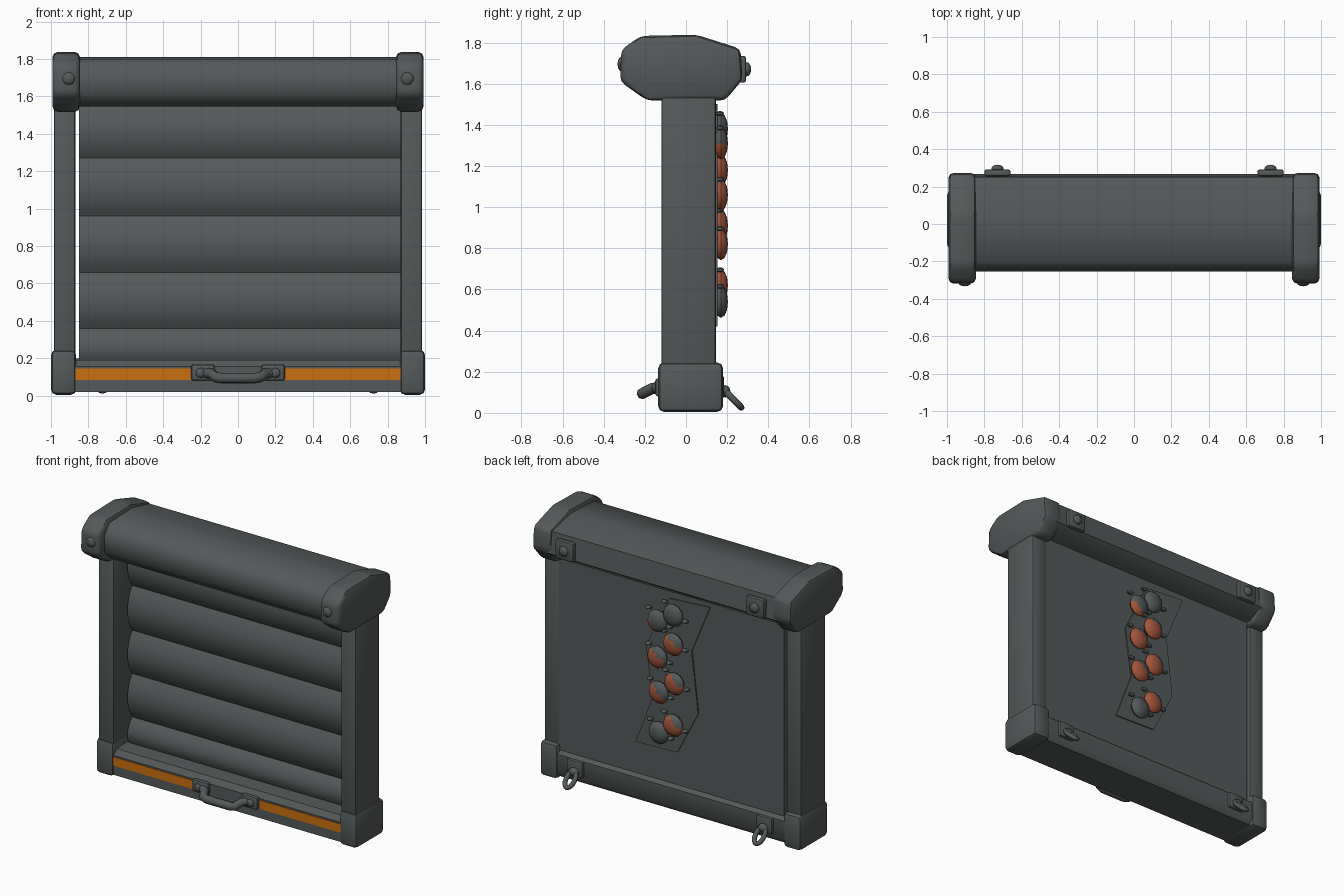
import bpy, bmesh, math
from mathutils import Matrix, Vector

cube = bpy.data.objects.get("Cube")
if cube:
    bpy.data.objects.remove(cube, do_unlink=True)


def material(name, rgb):
    m = bpy.data.materials.new(name)
    m.use_nodes = True
    m.diffuse_color = (*rgb, 1)
    m.node_tree.nodes["Principled BSDF"].inputs["Base Color"].default_value = (*rgb, 1)
    return m


GREY = material("dark grey metal", (0.09, 0.1, 0.1))
ORANGE = material("orange paint", (0.6, 0.16, 0.005))
RED = material("rust red", (0.36, 0.09, 0.045))


def finish(name, bm, mats=(GREY,), angle=40):
    bmesh.ops.recalc_face_normals(bm, faces=bm.faces)
    mesh = bpy.data.meshes.new(name)
    bm.to_mesh(mesh)
    bm.free()
    for m in mats:
        mesh.materials.append(m)
    ob = bpy.data.objects.new(name, mesh)
    bpy.context.collection.objects.link(ob)
    bpy.ops.object.select_all(action="DESELECT")
    ob.select_set(True)
    bpy.context.view_layer.objects.active = ob
    bpy.ops.object.shade_smooth_by_angle(angle=math.radians(angle))
    return ob


def bevel(bm, width, segments=2):
    if width:
        bmesh.ops.bevel(bm, geom=bm.edges[:], offset=width, segments=segments,
                        affect="EDGES", profile=0.5, clamp_overlap=True)


def prism(name, profile, x0, x1, width=0, mats=(GREY,), angle=40):
    """Extrude a (y, z) outline along x."""
    bm = bmesh.new()
    face = bm.faces.new([bm.verts.new((x0, y, z)) for y, z in profile])
    new = bmesh.ops.extrude_face_region(bm, geom=[face])["geom"]
    bmesh.ops.translate(bm, vec=(x1 - x0, 0, 0),
                        verts=[v for v in new if isinstance(v, bmesh.types.BMVert)])
    bevel(bm, width)
    return finish(name, bm, mats, angle)


def box(name, lo, hi, width=0, mats=(GREY,)):
    (x0, y0, z0), (x1, y1, z1) = lo, hi
    return prism(name, [(y0, z0), (y1, z0), (y1, z1), (y0, z1)], x0, x1, width, mats)


def dome(name, centre, size, mats=(GREY,), segs=10, rule=None):
    bm = bmesh.new()
    bmesh.ops.create_uvsphere(bm, u_segments=segs, v_segments=6, radius=1)
    bmesh.ops.rotate(bm, matrix=Matrix.Rotation(math.pi / 2, 3, "X"), verts=bm.verts)
    if rule:
        for f in bm.faces:
            f.material_index = rule(f.calc_center_median())
    bmesh.ops.scale(bm, vec=size, verts=bm.verts)
    bmesh.ops.translate(bm, vec=centre, verts=bm.verts)
    return finish(name, bm, mats, 50)


def tube(name, points, radius, cyclic=False):
    """Round bar swept along a path."""
    cu = bpy.data.curves.new(name, "CURVE")
    cu.dimensions = "3D"
    cu.bevel_depth, cu.bevel_resolution, cu.use_fill_caps = radius, 2, True
    sp = cu.splines.new("POLY")
    sp.points.add(len(points) - 1)
    for p, co in zip(sp.points, points):
        p.co = (*co, 1)
    sp.use_cyclic_u = cyclic
    sp.use_smooth = True
    cu.materials.append(GREY)
    ob = bpy.data.objects.new(name, cu)
    bpy.context.collection.objects.link(ob)
    return ob


# Slatted shutter: bulging slats in front, flat sheet behind
creases = [0.15, 0.36, 0.66, 0.96, 1.27, 1.56]
outline = []
for a, b in zip(creases, creases[1:]):
    for i in range(8):
        t = i / 8
        outline.append((0.055 - 0.05 * math.sin(math.pi * t) ** 0.8, a + (b - a) * t))
outline += [(0.055, 1.56), (0.14, 1.56), (0.14, 0.15)]
prism("shutter", outline, -0.85, 0.875, angle=50)

# Roller housing
prism("roller_housing",
      [(-0.255, 1.73), (-0.2, 1.80), (0.05, 1.81), (0.25, 1.76),
       (0.268, 1.61), (0.18, 1.545), (-0.18, 1.545), (-0.25, 1.61)],
      -0.88, 0.88, angle=60)

# Bottom rail with split warning stripe
prism("bottom_rail",
      [(-0.12, 0.02), (-0.12, 0.155), (-0.09, 0.19), (0.14, 0.2),
       (0.165, 0.18), (0.165, 0.05), (0.14, 0.02)], -0.88, 0.88)

cap_outline = [(-0.315, 1.765), (-0.22, 1.832), (0.05, 1.838), (0.265, 1.77),
               (0.275, 1.62), (0.19, 1.518), (-0.19, 1.518), (-0.32, 1.61)]

for s, side in ((1, "left"), (-1, "right")):
    def span(a, b):
        return sorted((s * a, s * b))

    x0, x1 = span(0.87, 0.985)
    box(side + "_post", (x0, -0.12, 0.1), (x1, 0.145, 1.6), 0.012)
    x0, x1 = span(0.865, 1.0)
    box(side + "_foot", (x0, -0.135, 0.005), (x1, 0.18, 0.245), 0.028)
    x0, x1 = span(0.845, 0.992)
    prism(side + "_end_cap", cap_outline, x0, x1, 0.028)
    dome(side + "_cap_bolt", (s * 0.905, -0.315, 1.695), (0.035, 0.018, 0.035))

    x0, x1 = span(0.25, 0.87)
    box(side + "_stripe", (x0, -0.124, 0.085), (x1, -0.117, 0.145), 0, (ORANGE,))

    # Handle mounting plate
    x0, x1 = span(0.125, 0.25)
    box(side + "_handle_plate", (x0, -0.15, 0.08), (x1, -0.115, 0.168), 0.014)
    dome(side + "_handle_bolt", (s * 0.2, -0.152, 0.122), (0.027, 0.015, 0.027))

    # Plates on the back of the housing and the bottom rail
    x0, x1 = span(0.66, 0.8)
    box(side + "_housing_plate", (x0, 0.255, 1.605), (x1, 0.292, 1.735), 0.012)
    dome(side + "_housing_bolt", (s * 0.73, 0.295, 1.67), (0.035, 0.022, 0.035))
    x0, x1 = span(0.665, 0.785)
    box(side + "_rail_plate", (x0, 0.155, 0.07), (x1, 0.185, 0.18), 0.01)

    # Hanging lock link
    ring = []
    along, across = Vector((0, 0.7, -0.714)), Vector((1, 0, 0))
    for i in range(16):
        a = math.tau * i / 16
        ring.append(Vector((s * 0.725, 0.228, 0.068))
                    + along * 0.058 * math.cos(a) + across * 0.032 * math.sin(a))
    tube(side + "_lock_link", ring, 0.016, True)
    dome(side + "_lock_knuckle", (s * 0.725, 0.19, 0.105), (0.038, 0.026, 0.03))

# Lift handle
tube("lift_handle",
     [(-0.17, -0.14, 0.12), (-0.14, -0.165, 0.118), (-0.12, -0.205, 0.098), (-0.09, -0.212, 0.094),
      (0.09, -0.212, 0.094), (0.12, -0.205, 0.098), (0.14, -0.165, 0.118), (0.17, -0.14, 0.12)],
     0.028)

# Bent backing strip on the rear sheet
bm = bmesh.new()
strip = [(0.02, 1.48), (-0.29, 1.5), (-0.15, 1.16), (-0.2, 0.74),
         (-0.04, 0.43), (0.28, 0.42), (0.15, 0.76), (0.2, 1.11)]
face = bm.faces.new([bm.verts.new((x, 0.145, z)) for x, z in strip])
new = bmesh.ops.extrude_face_region(bm, geom=[face])["geom"]
bmesh.ops.translate(bm, vec=(0, 0.008, 0), verts=[v for v in new if isinstance(v, bmesh.types.BMVert)])
finish("backing_strip", bm)

# Domed studs, most of them partly rusted, with small chips between
studs = [(-0.02, 1.38, 9), (0.1, 1.31, 0.45), (-0.02, 1.18, -0.4), (0.1, 1.06, -0.3),
         (-0.03, 0.91, -0.5), (0.09, 0.82, -0.2), (-0.02, 0.62, -0.5), (0.09, 0.54, 9)]
for i, (x, z, limit) in enumerate(studs):
    dome(f"stud_{i + 1}", (x, 0.17, z), (0.075, 0.034, 0.078), (GREY, RED), 12,
         lambda c, k=limit: int(0.6 * c.x - 0.8 * c.z > k))
    for dx, dz in ((0.07, 0.075), (-0.09, -0.02)):
        dome(f"chip_{i + 1}", (x + dx, 0.165, z + dz), (0.024, 0.02, 0.012), segs=6)
